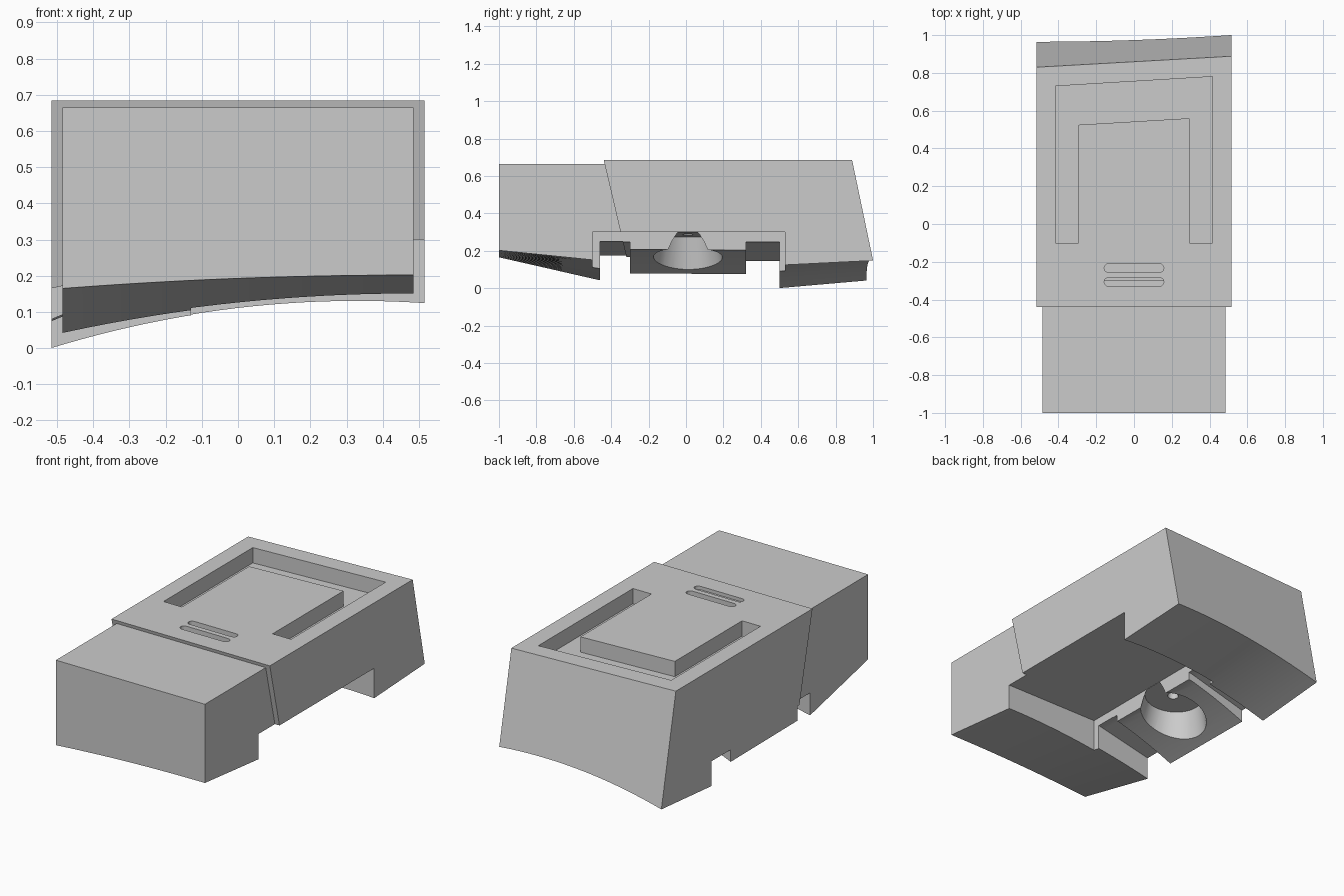
import bpy, bmesh, math
from mathutils import Matrix

if "Cube" in bpy.data.objects:
    bpy.data.objects.remove(bpy.data.objects["Cube"])

GREY = (0.6, 0.6, 0.6, 1)
mat = bpy.data.materials.new("plain grey")
mat.use_nodes = True
mat.diffuse_color = GREY
mat.node_tree.nodes["Principled BSDF"].inputs["Base Color"].default_value = GREY

WALL = -0.13      # inner wall of the side notch
HALF = 0.515      # half width of the main body
NOSE = 0.485      # half width of the front block


def make(name, bm, cutter=False):
    bmesh.ops.recalc_face_normals(bm, faces=bm.faces)
    mesh = bpy.data.meshes.new(name)
    bm.to_mesh(mesh)
    bm.free()
    mesh.materials.append(mat)
    ob = bpy.data.objects.new(name, mesh)
    bpy.context.collection.objects.link(ob)
    ob.hide_render = cutter
    return ob


def loft(name, rings, cutter=False):
    """Solid skin through rings of equal point count, capped at both ends."""
    bm = bmesh.new()
    rows = [[bm.verts.new(p) for p in ring] for ring in rings]
    for a, b in zip(rows, rows[1:]):
        for i in range(len(a)):
            j = (i + 1) % len(a)
            bm.faces.new((a[i], a[j], b[j], b[i]))
    bm.faces.new(rows[0])
    bm.faces.new(rows[-1])
    return make(name, bm, cutter)


def prism(name, outline, low, high):
    return loft(name, [[(x, y, z) for x, y in outline] for z in (low, high)], True)


def across(half, section, steps=28):
    xs = [half * (2 * i / steps - 1) for i in range(steps + 1)]
    return [[(x, y, z) for y, z in section(x)] for x in xs]


def cone(name, r_low, r_high, depth, top):
    bm = bmesh.new()
    place = (Matrix.Translation((-0.28, 0.01, top)) @ Matrix.Rotation(-0.083, 4, 'Y')
             @ Matrix.Translation((0, 0, -depth / 2)))
    bmesh.ops.create_cone(bm, cap_ends=True, segments=48, radius1=r_low,
                          radius2=r_high, depth=depth, matrix=place)
    return make(name, bm, True)


def inward(x):
    return max(0, WALL - x)


def front_channel(x):
    return 0.25 - 0.22 * inward(x)


def body_section(x):
    d = inward(x)
    mid = 0.21 - 0.25 * d - 0.23 * d * d
    rear_channel = 0.25 - 0.27 * d
    arch = 0.129 - 0.18 * (x - 0.33) ** 2
    tail = 0.153 - 0.157 * (x - 0.33) ** 2
    ch = front_channel(x)
    back = lambda z: 0.859 + 0.0563 * x + 0.209 * (0.685 - z)
    return [(-0.44, 0.685), (-0.44 + 0.234 * (0.685 - ch), ch), (-0.3, ch), (-0.3, mid),
            (0.32, mid - 0.005), (0.32, rear_channel), (0.5, rear_channel),
            (0.5, arch), (back(tail), tail), (back(0.685), 0.685)]


def nose_section(x):
    t = (NOSE - x) / (2 * NOSE)
    ch = front_channel(x) + 0.002
    return [(-1, 0.665), (-1, 0.202 - 0.037 * t * t), (-0.46, 0.147 - 0.105 * t * t),
            (-0.46, ch), (-0.3, ch), (-0.3, 0.665)]


# Solid parts with the curved underside
body = loft("main_body", across(HALF, body_section))
nose = loft("front_block", across(NOSE, nose_section))

# Side notch, open towards the left
notch = prism("notch_cutter", [(WALL, -0.5), (0.7, -0.5), (0.7, 0.53), (WALL, 0.53)], -0.2, 0.3)

# U-shaped recess on the top
recess = prism("recess_cutter",
               [(-0.415, -0.1), (-0.295, -0.1), (-0.295, 0.525), (0.295, 0.56),
                (0.295, -0.1), (0.415, -0.1), (0.415, 0.78), (-0.415, 0.73)], 0.595, 0.8)


# Two round-ended grooves
def groove(y, r=0.022, reach=0.136):
    pts = []
    for side, start in ((1, -90), (-1, 90)):
        for k in range(9):
            a = math.radians(start + 22.5 * k)
            pts.append((side * reach + r * math.cos(a), y + r * math.sin(a)))
    return prism("groove_cutter", pts, 0.655, 0.8)


grooves = [groove(y) for y in (-0.233, -0.307)]

# Tapered socket with a small pilot hole
socket = cone("socket_cutter", 0.22, 0.16, 0.3, 0.286)
pilot = cone("pilot_cutter", 0.03, 0.03, 0.12, 0.36)


def carve(ob, cutters):
    for c in cutters:
        mod = ob.modifiers.new(c.name, 'BOOLEAN')
        mod.operation, mod.solver, mod.object = 'DIFFERENCE', 'EXACT', c
    bpy.context.view_layer.update()
    done = bpy.data.meshes.new_from_object(
        ob.evaluated_get(bpy.context.evaluated_depsgraph_get()))
    ob.modifiers.clear()
    ob.data = done


carve(body, [notch, recess, *grooves, socket, pilot])
carve(nose, [notch])
for c in (notch, recess, *grooves, socket, pilot):
    bpy.data.objects.remove(c)

# Smooth the curved faces, keep the edges sharp
bpy.ops.object.select_all(action='DESELECT')
for ob in (body, nose):
    ob.select_set(True)
    bpy.context.view_layer.objects.active = ob
bpy.ops.object.shade_smooth_by_angle(angle=math.radians(20))
